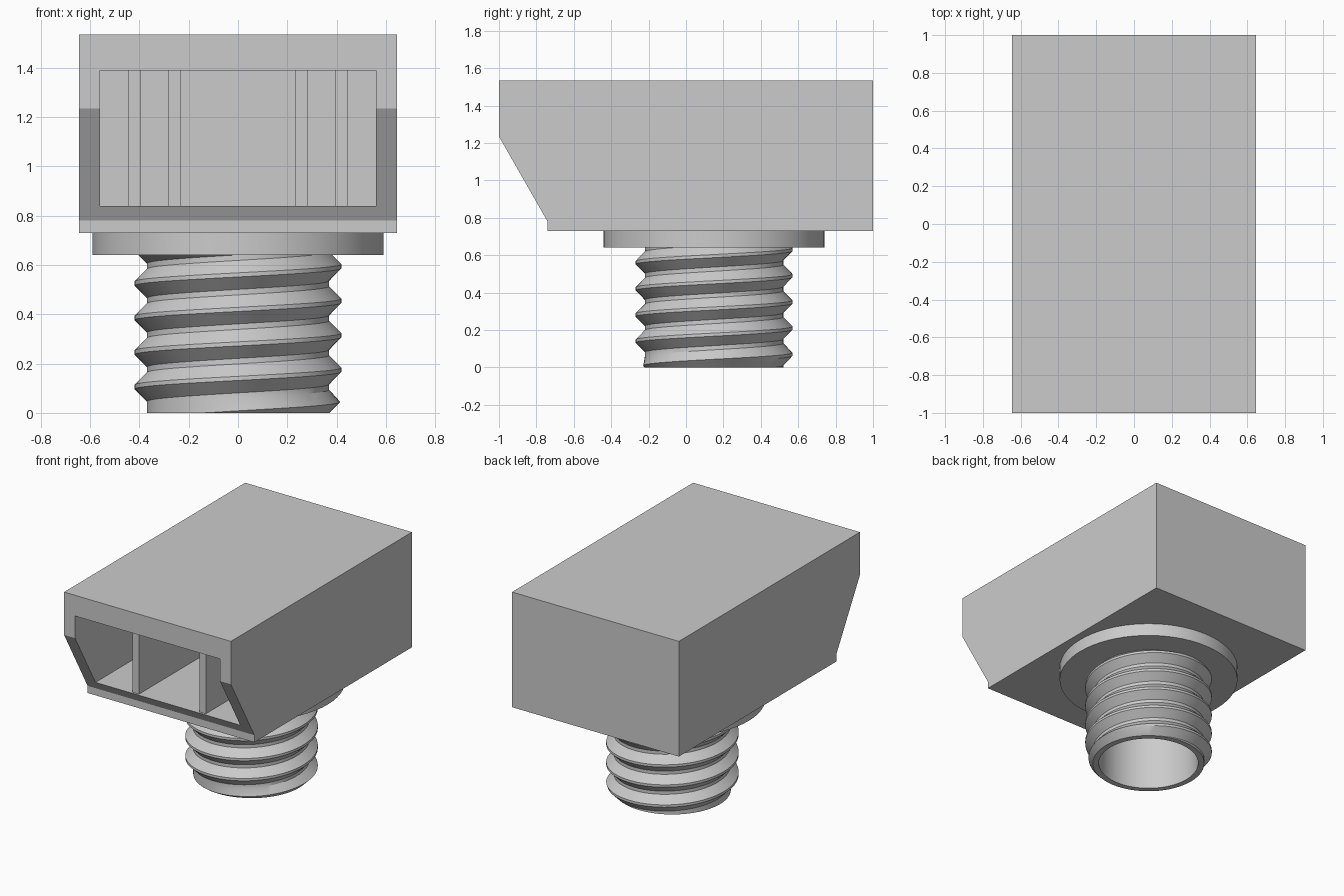
import bpy, bmesh, math

cube = bpy.data.objects.get("Cube")
if cube:
    bpy.data.objects.remove(cube, do_unlink=True)

grey = bpy.data.materials.new("plain grey")
grey.use_nodes = True
COLOUR = (0.6, 0.6, 0.6, 1)
grey.diffuse_color = COLOUR
grey.node_tree.nodes["Principled BSDF"].inputs["Base Color"].default_value = COLOUR

AXIS_Y = 0.15          # centre line of the spout
BORE = 0.33


def finish(name, bm, smooth=False):
    bmesh.ops.recalc_face_normals(bm, faces=bm.faces)
    mesh = bpy.data.meshes.new(name)
    bm.to_mesh(mesh)
    bm.free()
    mesh.materials.append(grey)
    obj = bpy.data.objects.new(name, mesh)
    bpy.context.collection.objects.link(obj)
    bpy.ops.object.select_all(action='DESELECT')
    obj.select_set(True)
    bpy.context.view_layer.objects.active = obj
    if smooth:
        bpy.ops.object.shade_smooth_by_angle(angle=math.radians(30))
    return obj


def prism(name, profile, x0, x1):
    """Extrude a (y, z) profile from x0 to x1."""
    bm = bmesh.new()
    face = bm.faces.new([bm.verts.new((x0, y, z)) for y, z in profile])
    out = bmesh.ops.extrude_face_region(bm, geom=[face])
    verts = [v for v in out["geom"] if isinstance(v, bmesh.types.BMVert)]
    bmesh.ops.translate(bm, vec=(x1 - x0, 0, 0), verts=verts)
    return finish(name, bm)


def box(name, x0, x1, y0, y1, z0, z1):
    return prism(name, [(y0, z0), (y1, z0), (y1, z1), (y0, z1)], x0, x1)


def rings(name, rows, segments, wrap):
    """Skin rows of points; each row is a function of the angle giving (r, z)."""
    bm = bmesh.new()
    grid = []
    for row in rows:
        ring = []
        for i in range(segments + 1):
            a = math.tau * i / segments
            r, z = row(a)
            ring.append(bm.verts.new((r * math.cos(a), AXIS_Y + r * math.sin(a), z)))
        grid.append(ring)
    if wrap:
        grid.append(grid[0])
    for lower, upper in zip(grid, grid[1:]):
        for i in range(segments):
            bm.faces.new((lower[i], lower[i + 1], upper[i + 1], upper[i]))
    bmesh.ops.remove_doubles(bm, verts=bm.verts, dist=0.0005)
    return finish(name, bm, True)


def cut(target, cutter):
    mod = target.modifiers.new("cut", 'BOOLEAN')
    mod.operation = 'DIFFERENCE'
    mod.solver = 'EXACT'
    mod.object = cutter
    bpy.context.view_layer.objects.active = target
    bpy.ops.object.modifier_apply(modifier=mod.name)
    bpy.data.objects.remove(cutter, do_unlink=True)


# Housing with a sloped mouth, hollowed out and opened to the spout
housing = prism("housing", [(-1, 1.535), (1, 1.535), (1, 0.73), (-0.74, 0.73),
                            (-0.74, 0.78), (-1, 1.235)], -0.645, 0.645)
cut(housing, box("cavity_cutter", -0.56, 0.56, -1.2, 0.86, 0.84, 1.39))
bm = bmesh.new()
bmesh.ops.create_cone(bm, cap_ends=True, segments=64, radius1=BORE, radius2=BORE, depth=0.4)
bmesh.ops.translate(bm, vec=(0, AXIS_Y, 0.8), verts=bm.verts)
cut(housing, finish("bore_cutter", bm))

# Upright ribs inside the mouth: an inner pair in front, an outer pair behind
for side, label in ((-1, "right"), (1, "left")):
    for kind, x, y0, y1 in (("inner", 0.258, -0.76, -0.08), ("outer", 0.42, -0.08, 0.87)):
        box(f"{label}_{kind}_rib", side * x - 0.025, side * x + 0.025, y0, y1, 0.83, 1.40)

# Round flange under the housing
rings("flange", [lambda a, p=p: p for p in
                 ((BORE, 0.64), (0.59, 0.64), (0.59, 0.735), (BORE, 0.735))], 64, True)

# Threaded hollow spout: helical rows clipped to its length, chamfered at the end
PITCH, TOP = 0.14, 0.66


def thread_row(turn, phase, radius):
    def point(a):
        z = 0.035 + PITCH * (turn + phase + a / math.tau)
        z = min(max(z, 0), TOP)
        return min(radius, 0.37 + z), z
    return point


rows = [lambda a: (BORE, TOP), lambda a: (BORE, 0), lambda a: (0.37, 0)]
for turn in range(-2, 6):
    for phase, radius in ((-0.42, 0.37), (-0.06, 0.42), (0.06, 0.42), (0.42, 0.37)):
        rows.append(thread_row(turn, phase, radius))
rings("threaded_spout", rows, 64, True)
